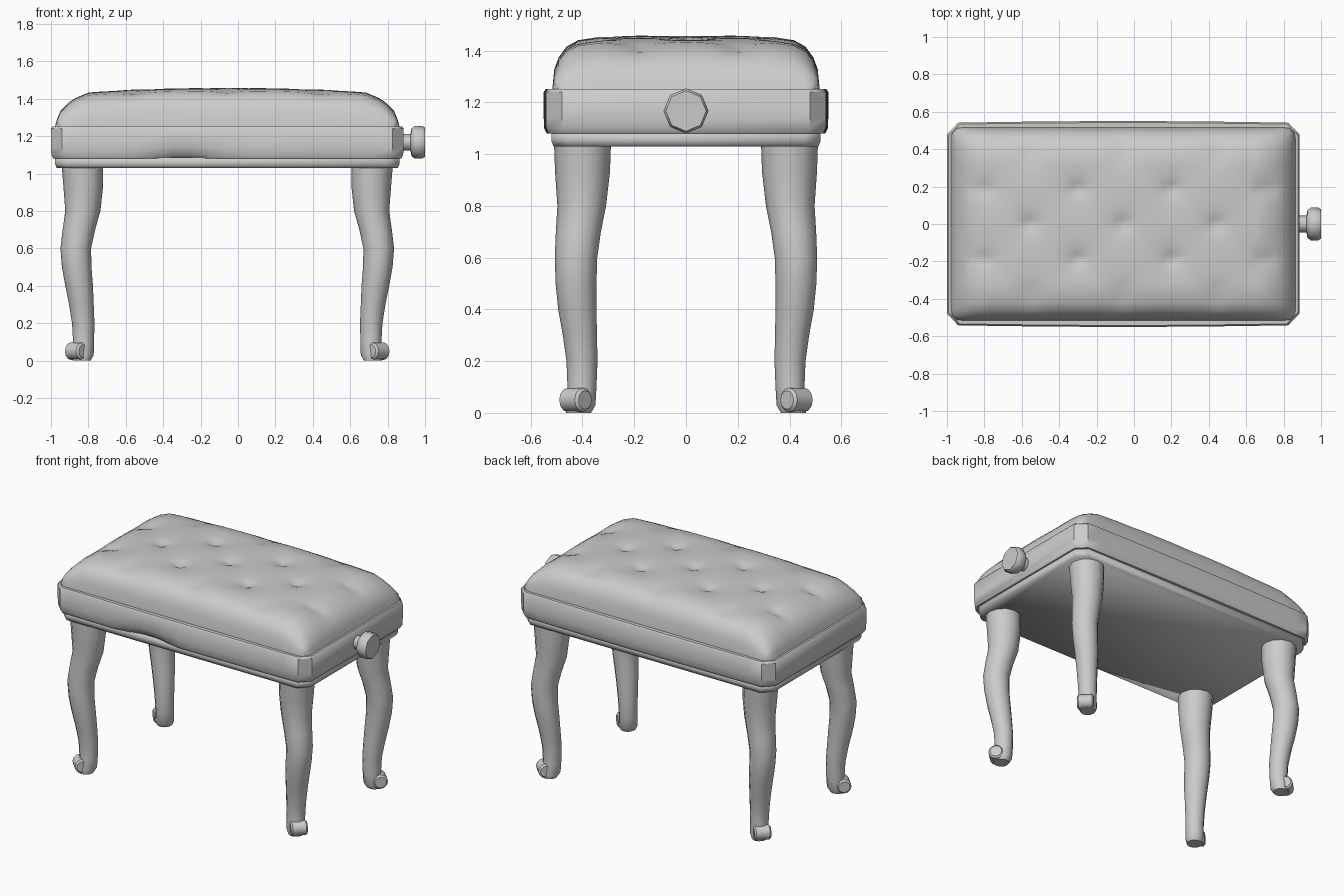
import bpy, bmesh, math
from mathutils import Vector

cube = bpy.data.objects.get("Cube")
if cube:
    bpy.data.objects.remove(cube, do_unlink=True)

CX = -0.0575          # centre of the bench body; the knob sticks out at +x
HX, HY = 0.9425, 0.54  # half size of the apron

grey = bpy.data.materials.new("light_grey")
grey.use_nodes = True
grey.diffuse_color = (0.6, 0.6, 0.6, 1)
grey.node_tree.nodes["Principled BSDF"].inputs["Base Color"].default_value = (0.6, 0.6, 0.6, 1)


def finish(name, bm, angle=40):
    bmesh.ops.recalc_face_normals(bm, faces=bm.faces)
    mesh = bpy.data.meshes.new(name)
    bm.to_mesh(mesh)
    bm.free()
    mesh.materials.append(grey)
    ob = bpy.data.objects.new(name, mesh)
    bpy.context.collection.objects.link(ob)
    bpy.ops.object.select_all(action='DESELECT')
    ob.select_set(True)
    bpy.context.view_layer.objects.active = ob
    bpy.ops.object.shade_smooth_by_angle(angle=math.radians(angle))
    return ob


def loft(name, rings, angle=40):
    """Skin a stack of equal-sized rings and cap both ends."""
    bm = bmesh.new()
    loops = [[bm.verts.new(p) for p in ring] for ring in rings]
    n = len(loops[0])
    for a, b in zip(loops, loops[1:]):
        for i in range(n):
            j = (i + 1) % n
            bm.faces.new((a[i], a[j], b[j], b[i]))
    bm.faces.new(loops[0])
    bm.faces.new(loops[-1])
    return finish(name, bm, angle)


def outline(hx, hy, cut, z, steps=1):
    """Rectangle with chamfered corners, long sides split into steps."""
    xs = [(hx - cut) * (2 * i / steps - 1) for i in range(steps + 1)]
    pts = [(x, -hy) for x in xs] + [(hx, cut - hy), (hx, hy - cut)]
    pts += [(-x, hy) for x in xs] + [(-hx, hy - cut), (-hx, cut - hy)]
    return [Vector((x + CX, y, z)) for x, y in pts]


def lerp(table, d):
    for (a, va), (b, vb) in zip(table, table[1:]):
        if d <= b:
            return va + (vb - va) * (d - a) / (b - a)
    return table[-1][1]


# Apron: upholstered band with bowed long sides and a fold in the front
rings = []
for z, inset, fold in ((1.08, 0.012, 1), (1.1, 0.002, 0.6), (1.14, 0, 0),
                       (1.24, 0, 0), (1.252, 0.008, 0)):
    ring = outline(HX - inset, HY - inset, 0.06, z, 18)
    for p in ring:
        if abs(p.y) > 0.5:
            p.y += math.copysign(0.01 * (1 - ((p.x - CX) / HX) ** 2), p.y)
        if p.y < -0.5:
            p.y += 0.045 * fold * max(0, 1 - abs(p.x + 0.3) / 0.22)
    rings.append(ring)
loft("apron", rings)

# Base board under the apron, softly shaded into its underside
loft("base_board", [outline(0.92, 0.52, 0.06, 1.085),
                    outline(0.92, 0.52, 0.06, 1.05),
                    outline(0.912, 0.512, 0.06, 1.03)], 100)

# Cushion: domed height field with button tufts in a diamond pattern
CHX, CHY = 0.922, 0.517
rise_x = [(0, 0), (0.012, 0.2), (0.03, 0.4), (0.07, 0.6), (0.11, 0.73),
          (0.18, 0.87), (0.4, 0.95), (0.95, 1)]
rise_y = [(0, 0), (0.008, 0.38), (0.025, 0.6), (0.055, 0.8), (0.1, 0.92),
          (0.18, 0.98), (0.55, 1)]
tufts = []
for row in range(-2, 3):
    start, count = (-0.56, 3) if row % 2 == 0 else (-0.8, 4)
    tufts += [(start + 0.5 * i, row * 0.188) for i in range(count)]


def stations(half, table, n):
    edge = [half - d for d, _ in table[:6]]
    inner = [edge[-1] * (2 * i / n - 1) for i in range(1, n)]
    return [-e for e in edge] + inner + edge[::-1]


bm = bmesh.new()
grid = []
for x in stations(CHX, rise_x, 48):
    row = []
    for y in stations(CHY, rise_y, 28):
        h = 0.212 * lerp(rise_x, CHX - abs(x)) * lerp(rise_y, CHY - abs(y))
        for tx, ty in tufts:
            r = math.hypot(x + CX - tx, y - ty)
            h -= (0.018 * math.exp(-(r / 0.035) ** 2)
                  + 0.012 * math.exp(-(r / 0.09) ** 2)) * min(1, h / 0.18)
        over = max(0, abs(x) + abs(y) - 1.4) / 2
        row.append(bm.verts.new((CX + x - math.copysign(over, x),
                                 y - math.copysign(over, y), 1.249 + h)))
    grid.append(row)
for a, b in zip(grid, grid[1:]):
    for i in range(len(a) - 1):
        bm.faces.new((a[i], b[i], b[i + 1], a[i + 1]))
finish("cushion", bm, 60)

# Cabriole legs: height, centre x, centre y, radius
path = [(1.04, 0.775, 0.4, 0.11), (0.93, 0.77, 0.4, 0.106),
        (0.8, 0.772, 0.403, 0.094), (0.7, 0.793, 0.416, 0.087),
        (0.6, 0.81, 0.425, 0.082), (0.5, 0.805, 0.425, 0.079),
        (0.4, 0.792, 0.42, 0.074), (0.3, 0.78, 0.41, 0.066),
        (0.2, 0.77, 0.402, 0.06), (0.1, 0.768, 0.402, 0.056),
        (0.03, 0.772, 0.408, 0.058), (0.0, 0.778, 0.415, 0.048)]
for sx, side in ((1, "left"), (-1, "right")):
    for sy, end in ((-1, "front"), (1, "back")):
        rings = []
        for z, x, y, r in path:
            rings.append([Vector((CX + sx * (x + r * math.cos(k * math.pi / 6)),
                                  sy * (y + r * math.sin(k * math.pi / 6)), z))
                          for k in range(12)])
        loft(f"{end}_{side}_leg", rings)
        # Scrolled foot: short roll lying across the corner diagonal
        out = Vector((sx, sy, 0)).normalized()
        across = Vector((-out.y, out.x, 0))
        centre = Vector((CX + sx * 0.805, sy * 0.427, 0.05))
        rings = []
        for t, r in ((-0.052, 0.036), (-0.042, 0.047), (0.042, 0.047), (0.052, 0.036)):
            rings.append([centre + across * t + out * r * math.cos(k * math.pi / 6)
                          + Vector((0, 0, r * math.sin(k * math.pi / 6)))
                          for k in range(12)])
        loft(f"{end}_{side}_foot", rings)

# Height adjusting knob: eight-sided turned profile along x
rings = []
for x, r in ((0.87, 0.045), (0.922, 0.045), (0.928, 0.075), (0.945, 0.087),
             (0.985, 0.087), (1.0, 0.078)):
    rings.append([Vector((x, r * math.cos(k * math.pi / 4),
                          1.167 + r * math.sin(k * math.pi / 4))) for k in range(8)])
loft("adjusting_knob", rings, 50)
